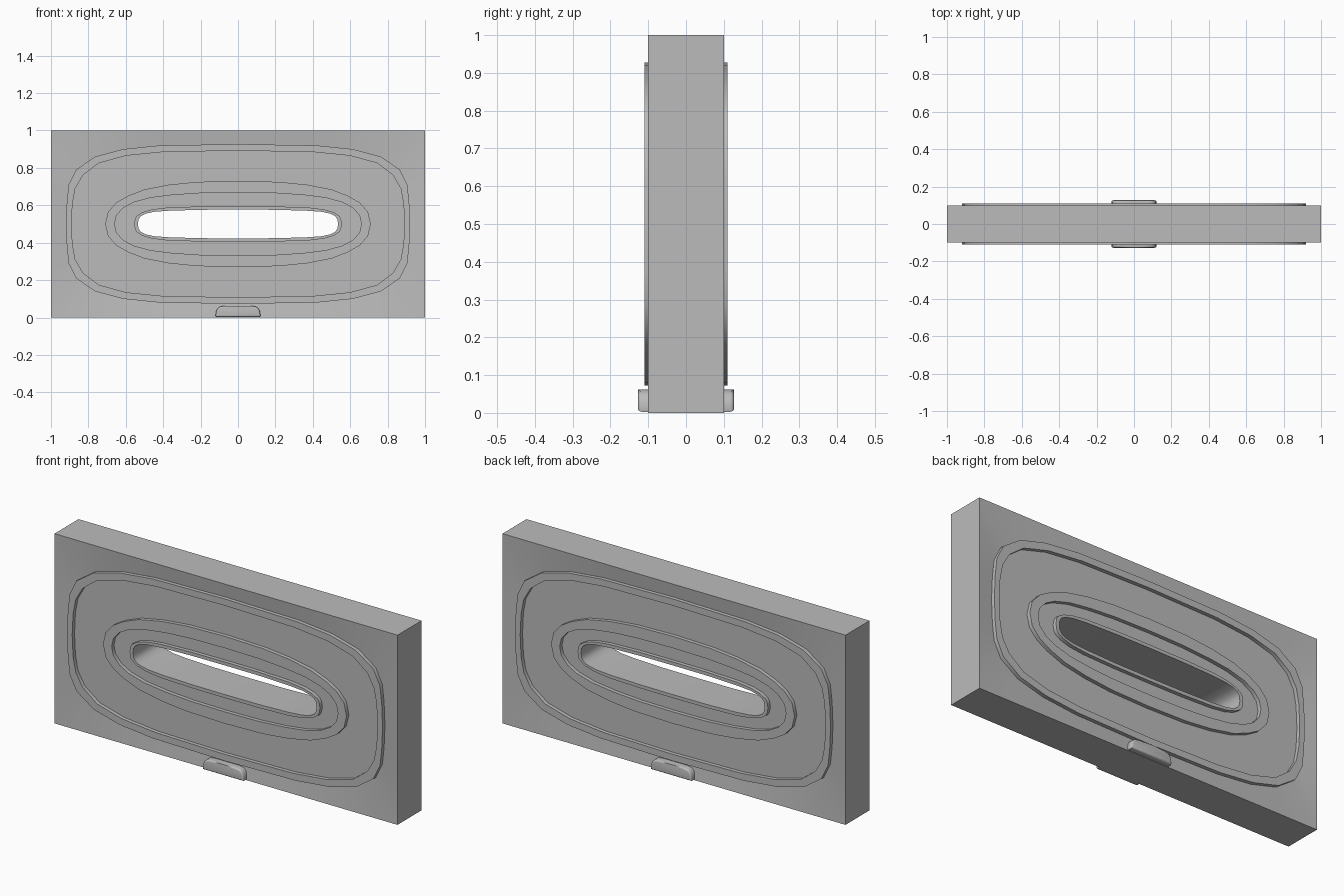
import bpy, bmesh, math

if "Cube" in bpy.data.objects:
    bpy.data.objects.remove(bpy.data.objects["Cube"])

grey = bpy.data.materials.new("plain grey")
grey.diffuse_color = (0.5, 0.5, 0.5, 1)
grey.use_nodes = True
grey.node_tree.nodes["Principled BSDF"].inputs["Base Color"].default_value = grey.diffuse_color
CZ = 0.5  # height of the slot centre


def finish(bm, name, angle=30):
    bmesh.ops.recalc_face_normals(bm, faces=bm.faces)
    me = bpy.data.meshes.new(name)
    bm.to_mesh(me)
    bm.free()
    ob = bpy.data.objects.new(name, me)
    bpy.context.collection.objects.link(ob)
    me.materials.append(grey)
    bpy.ops.object.select_all(action='DESELECT')
    ob.select_set(True)
    bpy.context.view_layer.objects.active = ob
    bpy.ops.object.shade_smooth_by_angle(angle=math.radians(angle))
    return ob


def full_loop(q):
    """Mirror a quarter outline (side to top) into a closed loop."""
    half = q + [(-x, z) for x, z in reversed(q[:-1])]
    return half + [(x, -z) for x, z in reversed(half[1:-1])]


# Quarter outlines, from the block edge in to the slot
edge = [(1, 0), (1, .15), (1, .3), (1, .5), (.8, .5), (.6, .5), (.4, .5), (0, .5)]
rim_out = [(.92, 0), (.915, .12), (.905, .21), (.866, .29), (.765, .36), (.615, .40), (.42, .42), (0, .427)]
rim_in = [(.89, 0), (.885, .11), (.87, .19), (.83, .26), (.745, .325), (.6, .365), (.4, .385), (0, .392)]
oval_out = [(.71, 0), (.695, .065), (.65, .115), (.59, .15), (.5, .185), (.37, .21), (.22, .225), (0, .23)]
oval_in = [(.66, 0), (.65, .045), (.615, .085), (.56, .115), (.47, .14), (.35, .155), (.2, .165), (0, .168)]
lip_out = [(.555, 0), (.55, .03), (.54, .045), (.51, .063), (.46, .078), (.38, .088), (.2, .094), (0, .095)]
slot = [(.535, 0), (.532, .025), (.52, .042), (.495, .055), (.45, .065), (.37, .071), (.2, .076), (0, .077)]

LOW, HIGH = .09, .11
front = [(edge, .10), (rim_out, LOW), (rim_out, HIGH), (rim_in, HIGH), (rim_in, LOW),
         (oval_out, LOW), (oval_out, HIGH), (oval_in, HIGH), (oval_in, LOW),
         (lip_out, LOW), (lip_out, HIGH), (slot, HIGH)]
# Front rings inward, through the slot, back rings outward, closed round the edge
rings = [(q, -d) for q, d in front] + [(q, d) for q, d in reversed(front)]

bm = bmesh.new()
loops = [[bm.verts.new((x, y, CZ + z)) for x, z in full_loop(q)] for q, y in rings]
for a, b in zip(loops, loops[1:] + loops[:1]):
    n = len(a)
    for i in range(n):
        j = (i + 1) % n
        bm.faces.new((a[i], a[j], b[j], b[i]))
finish(bm, "slotted_block")

# Rounded tab on the bottom edge of each face
half = [(0, .062), (.075, .062), (.097, .058), (.110, .048), (.117, .032), (.12, .012), (.118, .003)]
outline = half + [(-x, z) for x, z in reversed(half[1:])]
for name, s in (("front_tab", -1), ("back_tab", 1)):
    bm = bmesh.new()
    inner = [bm.verts.new((x, s * .08, z)) for x, z in outline]
    outer = [bm.verts.new((x, s * .127, z)) for x, z in outline]
    n = len(outline)
    for i in range(n):
        j = (i + 1) % n
        bm.faces.new((inner[i], inner[j], outer[j], outer[i]))
    bm.faces.new(inner)
    cap = bm.faces.new(outer)
    bmesh.ops.bevel(bm, geom=list(cap.edges), offset=.018, segments=4,
                    profile=.5, affect='EDGES', clamp_overlap=True)
    finish(bm, name, 40)
